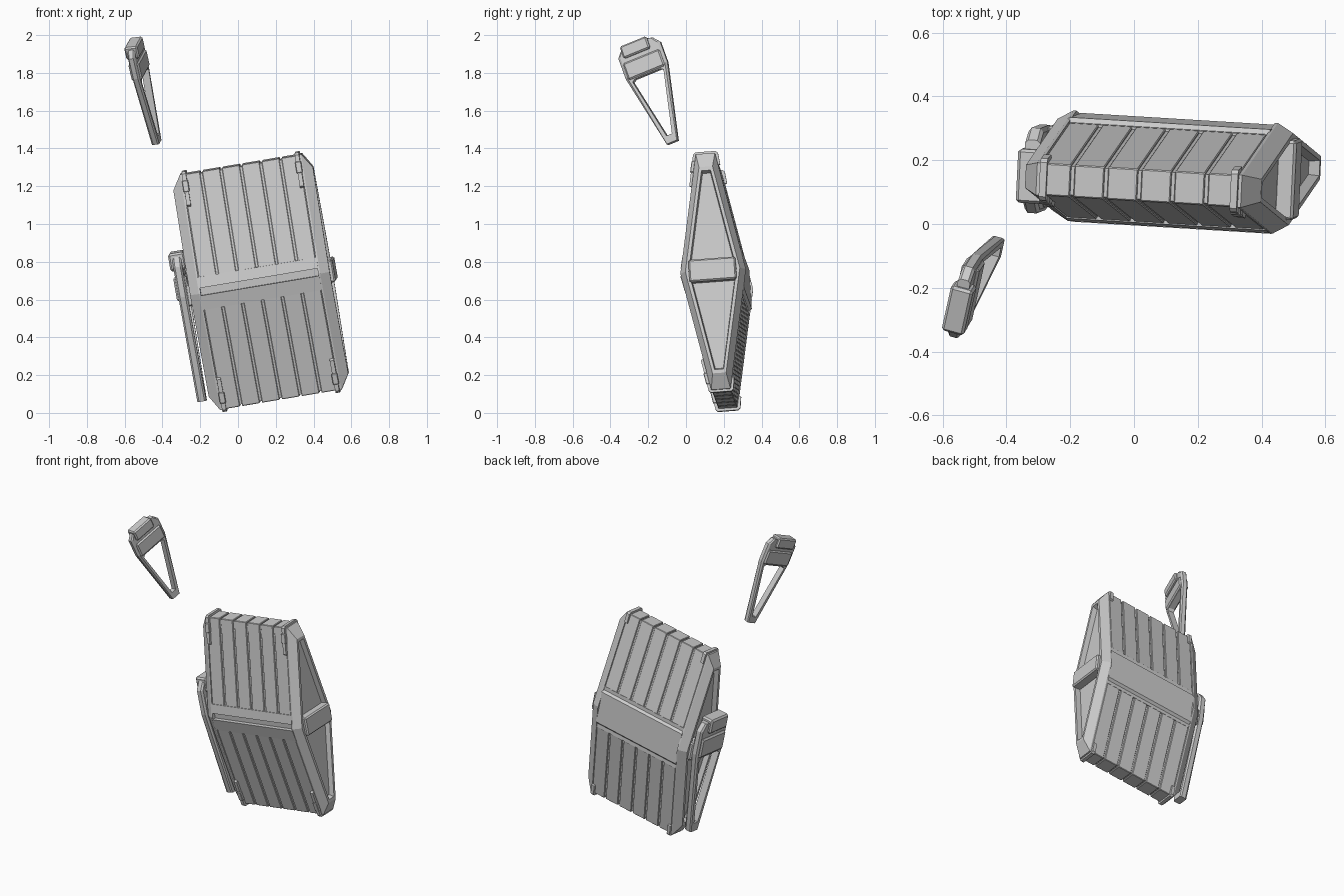
import bpy, bmesh
from mathutils import Matrix, Vector

if "Cube" in bpy.data.objects:
    bpy.data.objects.remove(bpy.data.objects["Cube"])


def basis(x, z, origin):
    """Frame from an exact x axis and an approximate z axis."""
    x = Vector(x).normalized()
    z = Vector(z)
    z = (z - x * z.dot(x)).normalized()
    m = Matrix((x, z.cross(x), z)).transposed().to_4x4()
    m.translation = Vector(origin)
    return m


BODY = basis((0.985, -0.06, 0.165), (-0.165, -0.065, 0.984), (0.1225, 0.163, 0.6957))


def loft(name, loops, matrix, bevel=0.0):
    """Skin successive closed loops and cap both ends."""
    bm = bmesh.new()
    rings = [[bm.verts.new(p) for p in loop] for loop in loops]
    for r0, r1 in zip(rings, rings[1:]):
        for i in range(len(r0)):
            j = (i + 1) % len(r0)
            bm.faces.new((r0[i], r0[j], r1[j], r1[i]))
    bm.faces.new(rings[0])
    bm.faces.new(rings[-1])
    bmesh.ops.recalc_face_normals(bm, faces=bm.faces)
    me = bpy.data.meshes.new(name)
    bm.to_mesh(me)
    bm.free()
    ob = bpy.data.objects.new(name, me)
    bpy.context.collection.objects.link(ob)
    ob.matrix_world = matrix
    if bevel:
        mod = ob.modifiers.new("bevel", "BEVEL")
        mod.width = bevel
        mod.segments = 1
    return ob


def prism(name, pts, a0, a1, bevel=0.0):
    """Extrude a (y, z) outline along the body's length."""
    return loft(name, [[(a, y, z) for y, z in pts] for a in (a0, a1)], BODY, bevel)


def diamond(a, b, t, c):
    return [(a, t, c), (a, b, 0), (a, t, -c), (a, -t, -c), (a, -b, 0), (a, -t, c)]


def side(z):
    """Half thickness of the body at height z."""
    return 0.172 - 0.122 * z / 0.632


# core under the slats
prism("core", [(0.045, 0.622), (0.148, 0.085), (0.148, -0.085), (0.045, -0.622),
               (-0.045, -0.622), (-0.148, -0.085), (-0.148, 0.085), (-0.045, 0.622)], -0.325, 0.325)

# six slats on the upper and lower halves
step = 0.64 / 6
for s, half in ((1, "upper"), (-1, "lower")):
    outline = [(0.05, 0.632 * s), (side(0.14), 0.14 * s), (-side(0.085), 0.085 * s), (-0.05, 0.632 * s)]
    for i in range(6):
        a = -0.32 + step * i
        prism(f"{half}_slat_{i}", outline, a + 0.006, a + step - 0.006, 0.003)

# front ridge with its slot, and the flat back band
prism("front_ridge", [(-0.1, 0.088), (-0.159, 0.088), (-0.171, 0.03), (-0.15, 0.03), (-0.15, -0.01),
                      (-0.176, -0.01), (-0.159, -0.088), (-0.1, -0.088)], -0.32, 0.32)
upper = [(0.1, 0.142), (0.145, 0.142), (0.145, 0.118), (0.16, 0.105)]
prism("back_band", upper + [(y, -z) for y, z in reversed(upper)], -0.32, 0.32)

# end frames with recessed openings and a crossbar
for s, end in ((1, "right"), (-1, "left")):
    loft(f"{end}_end_frame", [diamond(0.316 * s, 0.174, 0.051, 0.634),
                              diamond(0.326 * s, 0.174, 0.051, 0.634),
                              diamond(0.375 * s, 0.145, 0.036, 0.555),
                              diamond(0.375 * s, 0.127, 0.024, 0.535),
                              diamond(0.342 * s, 0.122, 0.021, 0.525)], BODY)
    prism(f"{end}_crossbar", [(-0.125, -0.06), (0.125, -0.06), (0.125, 0.06), (-0.125, 0.06)],
          0.335 * s, 0.397 * s, 0.008)

# corner clips wrapping over the top and bottom edges
clip = [(-0.02, 0.60), (-side(0.46), 0.46), (-side(0.46) - 0.013, 0.47), (-0.066, 0.635), (-0.054, 0.646),
        (0.054, 0.646), (0.066, 0.635), (side(0.57) + 0.012, 0.575), (side(0.57), 0.57)]
knuckle = [(-side(0.6), 0.6), (-side(0.6) - 0.02, 0.6), (-side(0.54) - 0.02, 0.54), (-side(0.54), 0.54)]
for s, row in ((1, "top"), (-1, "bottom")):
    for a, col in ((-0.304, "left"), (0.304, "right")):
        prism(f"{row}_{col}_clip", [(y, z * s) for y, z in clip], a - 0.011, a + 0.011)
        prism(f"{row}_{col}_knuckle", [(y, z * s) for y, z in knuckle], a - 0.016, a + 0.016, 0.003)


def handle(name, matrix):
    """Tapered open frame in the local yz plane, wide end up, tip down."""
    k = 0.0053

    def ring(pts, x, grow=1.0):
        return [(x, p * k * grow, -q * k) for p, q in pts]

    # both loops have six points so that the frame can be skinned as a closed ring
    outer = [(-17, -4), (17, -4), (23, 3), (23, 25), (6, 103), (-6, 103), (-23, 25), (-23, 3)]
    inner = [(-8, 29), (8, 29), (14, 29), (17, 31), (3, 95), (-3, 95), (-17, 31), (-14, 29)]
    bm = bmesh.new()
    loops = [ring(outer, -0.012), ring(outer, 0.012), ring([(p * 0.9, q) for p, q in outer], 0.02),
             ring(inner, 0.02), ring(inner, -0.02), ring([(p * 0.9, q) for p, q in outer], -0.02)]
    rings = [[bm.verts.new(p) for p in loop] for loop in loops]
    for r0, r1 in zip(rings, rings[1:] + rings[:1]):
        for i in range(8):
            j = (i + 1) % 8
            bm.faces.new((r0[i], r0[j], r1[j], r1[i]))
    bmesh.ops.recalc_face_normals(bm, faces=bm.faces)
    me = bpy.data.meshes.new(name + "_frame")
    bm.to_mesh(me)
    bm.free()
    ob = bpy.data.objects.new(name + "_frame", me)
    bpy.context.collection.objects.link(ob)
    ob.matrix_world = matrix

    # raised plate and top block on both faces
    for part, p0, p1, q0, q1, d in (("plate", -20, 20, 10, 28, 0.029), ("block", -17, 12, -7, 6, 0.036)):
        rect = [(p0, q0), (p1, q0), (p1, q1), (p0, q1)]
        loft(f"{name}_{part}", [ring(rect, -d), ring(rect, d)], matrix, 0.008)


# one handle on the left end, a smaller one floating above
handle("attached_handle", BODY @ Matrix.Translation((-0.415, -0.01, 0.18)) @ Matrix.Diagonal((1.2, 1.1, 1.38, 1)))
down = Vector((0.21, 0.33, -0.92)).normalized()
across = Vector((0.21, 0.92, 0.33))
handle("loose_handle", basis(across.cross(-down), -down, (-0.545, -0.25, 1.934)))
